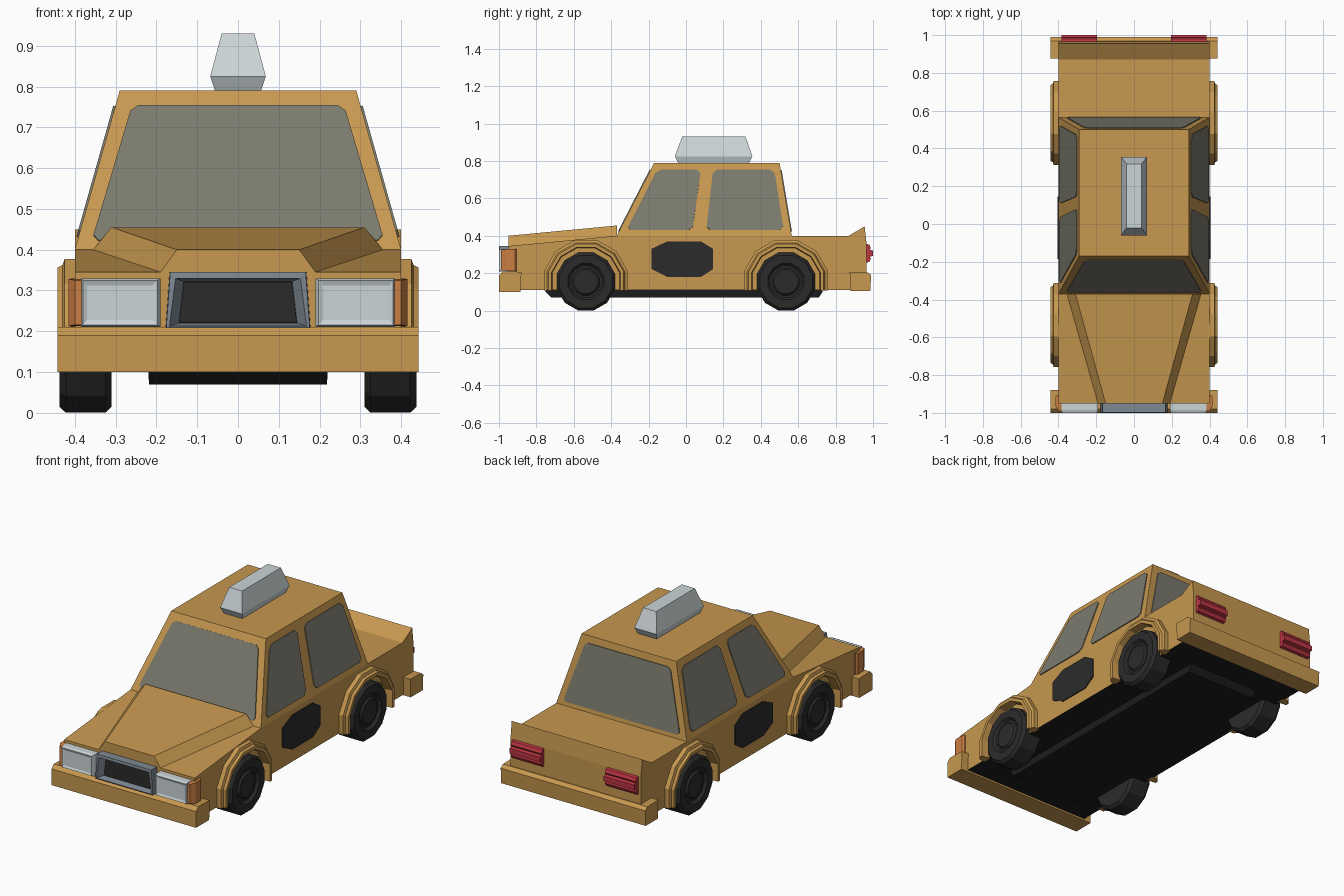
import bpy, bmesh, math
from mathutils import Vector

if "Cube" in bpy.data.objects:
    bpy.data.objects.remove(bpy.data.objects["Cube"])


def material(name, r, g, b):
    m = bpy.data.materials.new(name)
    m.diffuse_color = (r, g, b, 1)
    m.use_nodes = True
    m.node_tree.nodes["Principled BSDF"].inputs["Base Color"].default_value = m.diffuse_color
    return m


PAINT = material("orange_paint", 0.57, 0.315, 0.078)
GLASS = material("window_grey", 0.20, 0.195, 0.155)
BLACK = material("rubber_black", 0.024, 0.024, 0.025)
UNDER = material("underside_black", 0.012, 0.012, 0.013)
LIGHT = material("lamp_white", 0.60, 0.66, 0.68)
METAL = material("grille_grey", 0.21, 0.25, 0.29)
AMBER = material("signal_amber", 0.60, 0.21, 0.055)
RED = material("tail_red", 0.50, 0.035, 0.055)


def loft(name, rings, mat, mirror=False):
    """Skin a list of equal-length closed rings and cap both ends."""
    bm = bmesh.new()
    vs = [[bm.verts.new(p) for p in ring] for ring in rings]
    n = len(vs[0])
    for a, b in zip(vs, vs[1:]):
        for i in range(n):
            j = (i + 1) % n
            bm.faces.new((a[i], a[j], b[j], b[i]))
    bm.faces.new(vs[0])
    bm.faces.new(vs[-1])
    bmesh.ops.recalc_face_normals(bm, faces=bm.faces)
    me = bpy.data.meshes.new(name)
    bm.to_mesh(me)
    bm.free()
    me.materials.append(mat)
    ob = bpy.data.objects.new(name, me)
    bpy.context.collection.objects.link(ob)
    if mirror:
        ob.modifiers.new("mirror", "MIRROR").use_mirror_merge = False
    return ob


def extrude_x(name, profile, x0, x1, mat, mirror=False):
    return loft(name, [[(x, y, z) for y, z in profile] for x in (x0, x1)], mat, mirror)


def rect_z(x, y0, y1, z):
    return [(-x, y0, z), (x, y0, z), (x, y1, z), (-x, y1, z)]


def rect_y(x0, x1, z0, z1, y):
    return [(x0, y, z0), (x1, y, z0), (x1, y, z1), (x0, y, z1)]


def trap_y(xb, xt, z0, z1, y):
    return [(-xb, y, z0), (xb, y, z0), (xt, y, z1), (-xt, y, z1)]


def plate(name, pts, mat, outward, cut=0.02, mirror=False):
    """Thin plate with clipped corners lying on a panel."""
    pts = [Vector(p) for p in pts]
    ring = []
    for i, p in enumerate(pts):
        for q in (pts[i - 1], pts[(i + 1) % len(pts)]):
            ring.append(p + (q - p).normalized() * cut)
    n = (pts[1] - pts[0]).cross(pts[2] - pts[0]).normalized()
    if n.dot(Vector(outward)) < 0:
        n = -n
    return loft(name, [ring, [p + n * 0.005 for p in ring]], mat, mirror)


# Lower body with dark floor
body = extrude_x("lower_body", [(-.95, .11), (-.95, .345), (-.37, .40), (.87, .40),
                 (.955, .45), (.965, .36), (.965, .11)], -.40, .40, PAINT)
body.data.materials.append(UNDER)
for f in body.data.polygons:
    if f.normal.z < -0.9:
        f.material_index = 1

# Raised hood, narrowing to the front
loft("hood", [[(-.19, -.95, .345), (-.15, -.95, .40), (.15, -.95, .40), (.19, -.95, .345)],
              [(-.355, -.37, .40), (-.31, -.37, .455), (.31, -.37, .455), (.355, -.37, .40)]], PAINT)

# Cabin
loft("cabin", [rect_z(.40, -.37, .565, .40), rect_z(.29, -.17, .50, .79)], PAINT)


def side_x(z):
    return .40 - (z - .40) * .11 / .39


def front_y(z):
    return -.37 + (z - .40) * .20 / .39


def rear_y(z):
    return .565 - (z - .40) * .065 / .39


# Windows
ZB, ZT = .43, .752
for name, fy, d in (("windshield", front_y, -1), ("rear_window", rear_y, 1)):
    plate(name, [(-.358, fy(.422), .422), (.358, fy(.422), .422),
                 (.26, fy(ZT), ZT), (-.26, fy(ZT), ZT)], GLASS, (0, d, 0), .015)
for name, ys in (("front_side_window", (-.318, .035, .08, -.155)),
                 ("rear_side_window", (.108, .522, .472, .145))):
    plate(name, [(side_x(z), y, z) for y, z in zip(ys, (ZB, ZB, ZT, ZT))],
          GLASS, (1, 0, 0), .02, True)

# Dark door badge (plain octagon)
extrude_x("door_panel", [(-.10, .37), (.08, .37), (.145, .33), (.145, .222), (.08, .18),
          (-.10, .18), (-.185, .222), (-.185, .33)], .40, .405, BLACK, True)

# Roof sign
loft("roof_sign", [rect_z(.055, -.04, .335, .785), rect_z(.068, -.06, .355, .825),
                   rect_z(.04, -.02, .318, .93)], LIGHT)

# Bumpers
extrude_x("front_bumper", [(-1.0, .10), (-1.0, .19), (-.98, .21), (-.88, .207),
          (-.885, .10)], -.443, .443, PAINT)
extrude_x("rear_bumper", [(.985, .105), (.99, .19), (.97, .205), (.875, .207),
          (.88, .105)], -.443, .443, PAINT)

# Grille
loft("grille_frame", [trap_y(.178, .168, .208, .345, -.94), trap_y(.176, .166, .208, .345, -.998),
                      trap_y(.168, .153, .213, .33, -1.0), trap_y(.145, .133, .22, .322, -.965)], METAL)
loft("grille_opening", [trap_y(.146, .134, .219, .323, -.962),
                        trap_y(.144, .132, .221, .321, -.967)], BLACK)

# Headlights and corner signals
loft("headlight", [rect_y(.19, .385, .21, .33, -.94), rect_y(.19, .385, .21, .33, -.985),
                   rect_y(.197, .38, .216, .325, -1.0), rect_y(.21, .37, .228, .312, -.995)],
     LIGHT, True)
loft("corner_signal", [rect_y(.375, .405, .21, .33, -.905), rect_y(.375, .415, .213, .328, -.915),
                       rect_y(.375, .415, .213, .328, -.965), rect_y(.375, .40, .216, .325, -.99)],
     AMBER, True)

# Tail lights with a raised middle rib
extrude_x("tail_light", [(.95, .36), (.98, .352), (.988, .335), (.983, .325), (1.0, .32),
          (1.0, .293), (.983, .288), (.988, .277), (.98, .26), (.95, .252)],
          .195, .383, RED, True)

# Chassis tray
loft("chassis", [rect_z(.22, -.75, .73, .115), rect_z(.22, -.75, .73, .10),
                 rect_z(.218, -.72, .71, .07)], UNDER)

# Wheels and wheel arches
CZ = .155
WHEEL = [(.31, .145), (.325, .16), (.422, .16), (.438, .145), (.438, .10),
         (.424, .088), (.424, .076), (.434, .066)]
ARCH = [(.39, .23), (.425, .23), (.43, .215), (.443, .208), (.443, .19), (.39, .185)]
for tag, cy in (("front", -.535), ("rear", .535)):
    rings = [[(x, cy + r * math.cos(math.radians(15 + 30 * k)),
               CZ + r * math.sin(math.radians(15 + 30 * k))) for k in range(12)]
             for x, r in WHEEL]
    loft(tag + "_wheel", rings, BLACK, True)
    rings = []
    for k in range(8):
        a = math.radians(-15 + 30 * k)
        rings.append([(x, cy + r * math.cos(a), max(.108, CZ + r * math.sin(a))) for x, r in ARCH])
    loft(tag + "_wheel_arch", rings, PAINT, True)
